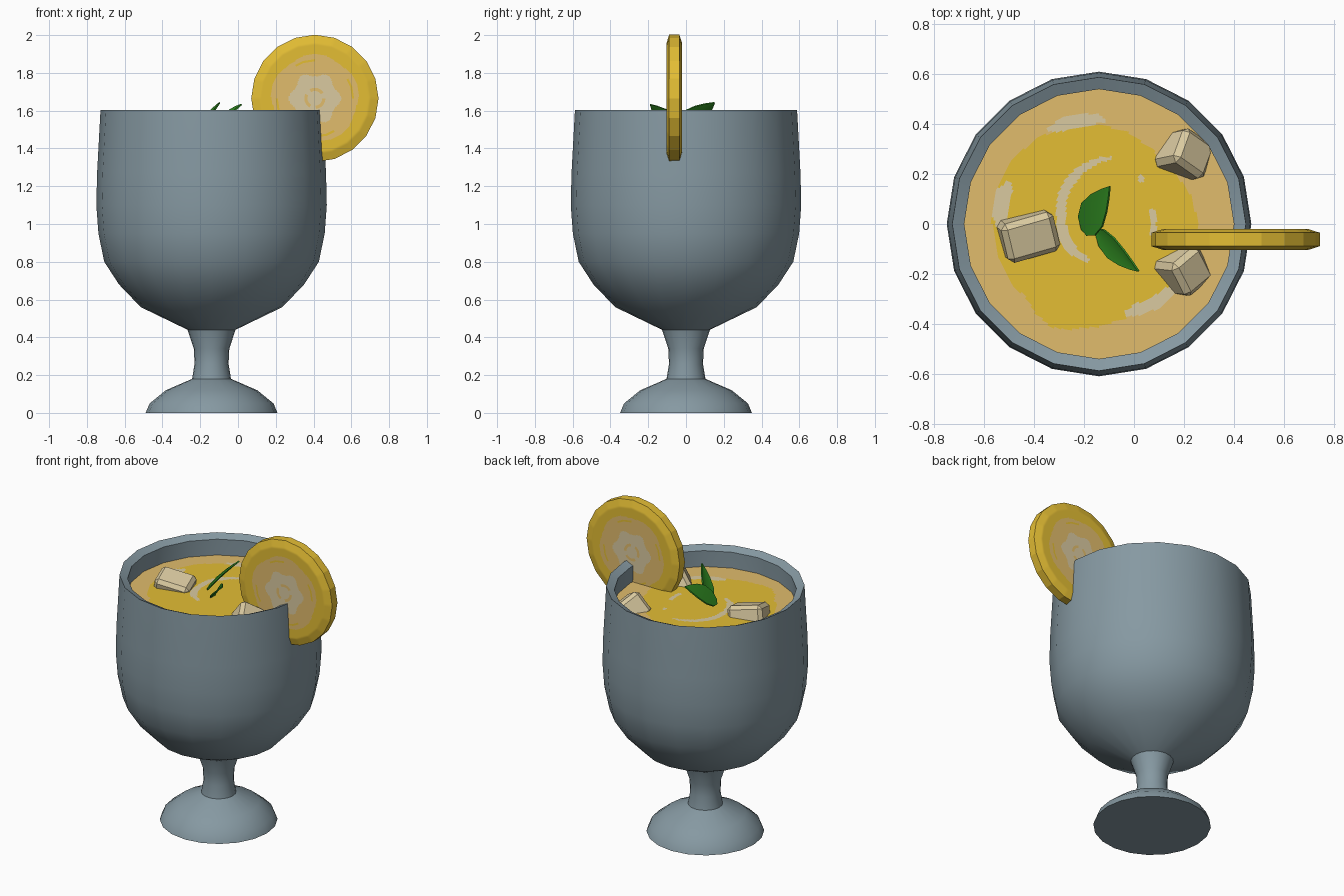
import bpy, bmesh, math
from mathutils import Matrix, Vector

if "Cube" in bpy.data.objects:
    bpy.data.objects.remove(bpy.data.objects["Cube"])

SIDES = 20
CX = -0.14          # axis of the glass
LIQUID_Z = 1.475


def material(name, rgb):
    m = bpy.data.materials.new(name)
    lin = [(c / 255 / 12.92 if c < 11 else ((c / 255 + 0.055) / 1.055) ** 2.4) for c in rgb]
    m.diffuse_color = (*lin, 1)
    m.use_nodes = True
    m.node_tree.nodes["Principled BSDF"].inputs["Base Color"].default_value = m.diffuse_color
    return m


GLASS = material("blue grey glass", (134, 153, 162))
YELLOW = material("lemon yellow", (227, 189, 52))
TAN = material("warm tan", (225, 188, 108))
PALE = material("pale cream", (218, 202, 160))
GREEN = material("leaf green", (48, 138, 34))


def finish(bm, name, mats, matrix=Matrix(), smooth=None):
    me = bpy.data.meshes.new(name)
    bm.to_mesh(me)
    bm.free()
    ob = bpy.data.objects.new(name, me)
    bpy.context.collection.objects.link(ob)
    ob.matrix_world = matrix
    for m in mats:
        me.materials.append(m)
    for p in me.polygons:
        p.use_smooth = smooth is not None
    if smooth is not None:
        me.set_sharp_from_angle(angle=math.radians(smooth))
    return ob


def lathe(name, profile, mat, matrix, smooth=None):
    bm = bmesh.new()
    rings = [[bm.verts.new((r * math.cos(2 * math.pi * j / SIDES),
                            r * math.sin(2 * math.pi * j / SIDES), z))
              for j in range(SIDES)] for r, z in profile]
    for a, b in zip(rings, rings[1:]):
        for j in range(SIDES):
            k = (j + 1) % SIDES
            bm.faces.new((a[j], a[k], b[k], b[j]))
    bmesh.ops.remove_doubles(bm, verts=bm.verts, dist=1e-5)
    return finish(bm, name, [mat], matrix, smooth)


def painted_disc(name, radius, rule, matrix, height=lambda r: 0, rings=60, segs=200):
    """20-sided disc whose fine faces are coloured by rule(r, degrees)."""
    bm = bmesh.new()
    step = 2 * math.pi / SIDES

    def point(i, j):
        t = 2 * math.pi * j / segs
        c = radius * i / rings
        r = c * math.cos(step / 2) / math.cos(t % step - step / 2)
        return bm.verts.new((r * math.cos(t), r * math.sin(t), height(c)))
    centre = bm.verts.new((0, 0, 0))
    grid = [[point(i, j) for j in range(segs)] for i in range(1, rings + 1)]
    for i in range(rings):
        for j in range(segs):
            k = (j + 1) % segs
            if i == 0:
                f = bm.faces.new((centre, grid[0][j], grid[0][k]))
            else:
                f = bm.faces.new((grid[i - 1][j], grid[i][j], grid[i][k], grid[i - 1][k]))
            f.material_index = rule(radius * (i + 0.5) / rings, 360 * (j + 0.5) / segs)
    return finish(bm, name, [YELLOW, TAN, PALE], matrix, 30)


def interp(table, a):
    for (a0, r0), (a1, r1) in zip(table, table[1:]):
        if a0 <= a <= a1:
            return r0 + (r1 - r0) * (a - a0) / (a1 - a0)
    return None


# Goblet: foot, stem, bowl, sloping rim and inner wall in one profile
axis = Matrix.Translation((CX, 0, 0))
lathe("goblet", [
    (0, 0), (0.349, 0), (0.328, 0.05), (0.242, 0.12), (0.103, 0.18),
    (0.09, 0.26), (0.094, 0.34), (0.127, 0.44),
    (0.375, 0.56), (0.49, 0.68), (0.568, 0.8), (0.599, 0.95), (0.61, 1.1),
    (0.606, 1.27), (0.588, 1.603), (0.54, 1.58),
    (0.543, LIQUID_Z), (0.543, 1.0), (0.42, 0.72), (0, 0.6)], GLASS, axis, 32)

# Drink surface: yellow pool in a tan ring with pale swirls (angle, radius tables)
POOL = [(0, .40), (45, .36), (90, .40), (135, .43), (180, .43), (225, .42),
        (245, .46), (270, .41), (300, .38), (330, .42), (360, .40)]
SWIRLS = [([(87, .42), (118, .43)], .025), ([(155, .40), (182, .40)], .03),
          ([(80, .27), (118, .215), (165, .155), (210, .15), (256, .15)], .022),
          ([(286, .375), (322, .40)], .025), ([(0, .22), (17, .22)], .015),
          ([(346, .22), (360, .22)], .015), ([(44, .25), (50, .25)], .015)]


def drink_rule(r, a):
    for table, half in SWIRLS:
        c = interp(table, a)
        if c is not None:
            lo, hi = table[0][0], table[-1][0]
            u = min((a - lo) / (hi - lo), (hi - a) / (hi - lo)) * 2
            if abs(r - c) < half * min(1, 0.35 + u * 1.5):
                return 2
    return 0 if r < interp(POOL, a) else 1


painted_disc("drink_surface", 0.543, drink_rule, Matrix.Translation((CX, 0, LIQUID_Z)))


# Citrus wheel on the rim
def citrus_rule(r, a):
    t = math.radians(a)
    if 0.04 < r < 0.058 and a % 120 > 35:
        return 1
    if r < 0.128 + 0.012 * math.cos(6 * t):
        return 2
    if 0.195 < r < 0.207 and a % 90 < 30:
        return 0
    return 1 if r < 0.232 + 0.006 * math.sin(5 * t) else 0


wheel = Matrix.Translation((0.407, -0.062, 1.665))
RADIUS, HALF, EDGE = 0.337, 0.042, 0.027
lathe("citrus_rind", [(RADIUS, -EDGE), (RADIUS, EDGE)],
      YELLOW, wheel @ Matrix.Rotation(math.pi / 2, 4, 'X'))
for label, side in (("front", 1), ("back", -1)):
    painted_disc("citrus_face_" + label, RADIUS, citrus_rule,
                 wheel @ Matrix.Translation((0, -side * HALF, 0))
                 @ Matrix.Rotation(side * math.pi / 2, 4, 'X'),
                 lambda r: -(HALF - EDGE) * max(0, (r - 0.29) / (RADIUS - 0.29)))


# Chamfered, tilted ice cubes floating in the drink
def ice(name, loc, size, rot):
    bm = bmesh.new()
    bmesh.ops.create_cube(bm, size=1)
    bmesh.ops.scale(bm, vec=size, verts=bm.verts)
    bmesh.ops.bevel(bm, geom=bm.edges[:], offset=0.022, segments=1, affect='EDGES')
    m = Matrix.Translation(loc)
    for ang, ax in zip(rot, 'ZYX'):
        m = m @ Matrix.Rotation(math.radians(ang), 4, ax)
    finish(bm, name, [PALE], m)


ice("ice_cube_left", (-0.425, -0.045, 1.467), (0.22, 0.165, 0.14), (16, 10, 14))
ice("ice_cube_back", (0.2, 0.275, 1.46), (0.17, 0.16, 0.16), (-35, 30, -28))
ice("ice_cube_front", (0.195, -0.185, 1.46), (0.16, 0.16, 0.16), (40, 28, 26))


# Mint leaves: pointed blades folded along the midrib
def leaf(name, base, tip, side, width, arch):
    base, tip = Vector(base), Vector(tip)
    along = tip - base
    side = Vector(side)
    side = (side - along * side.dot(along) / along.length_squared).normalized()
    up = side.cross(along).normalized()
    if up.z < 0:
        up = -up
    bm = bmesh.new()
    rows = []
    for u, w in ((0, 0.25), (0.15, 0.8), (0.4, 1), (0.65, 0.75), (0.85, 0.38), (1, 0.02)):
        mid = base + along * u + up * arch * math.sin(math.pi * u)
        rows.append([bm.verts.new(mid + side * width * w * s + up * 0.01 * w * abs(s))
                     for s in (-1, 0, 1)])
    for a, b in zip(rows, rows[1:]):
        for i in range(2):
            bm.faces.new((a[i], a[i + 1], b[i + 1], b[i]))
    bmesh.ops.recalc_face_normals(bm, faces=bm.faces)
    bmesh.ops.solidify(bm, geom=bm.faces[:], thickness=0.008)
    bmesh.ops.recalc_face_normals(bm, faces=bm.faces)
    finish(bm, name, [GREEN], Matrix(), 40)


leaf("mint_leaf_back", (-0.2, -0.035, 1.5), (-0.1, 0.15, 1.645), (0.6, -0.55, 0.5), 0.07, 0.005)
leaf("mint_leaf_front", (-0.15, -0.03, 1.48), (0.015, -0.19, 1.635), (0.28, 0.68, 0.57), 0.05, 0.005)
